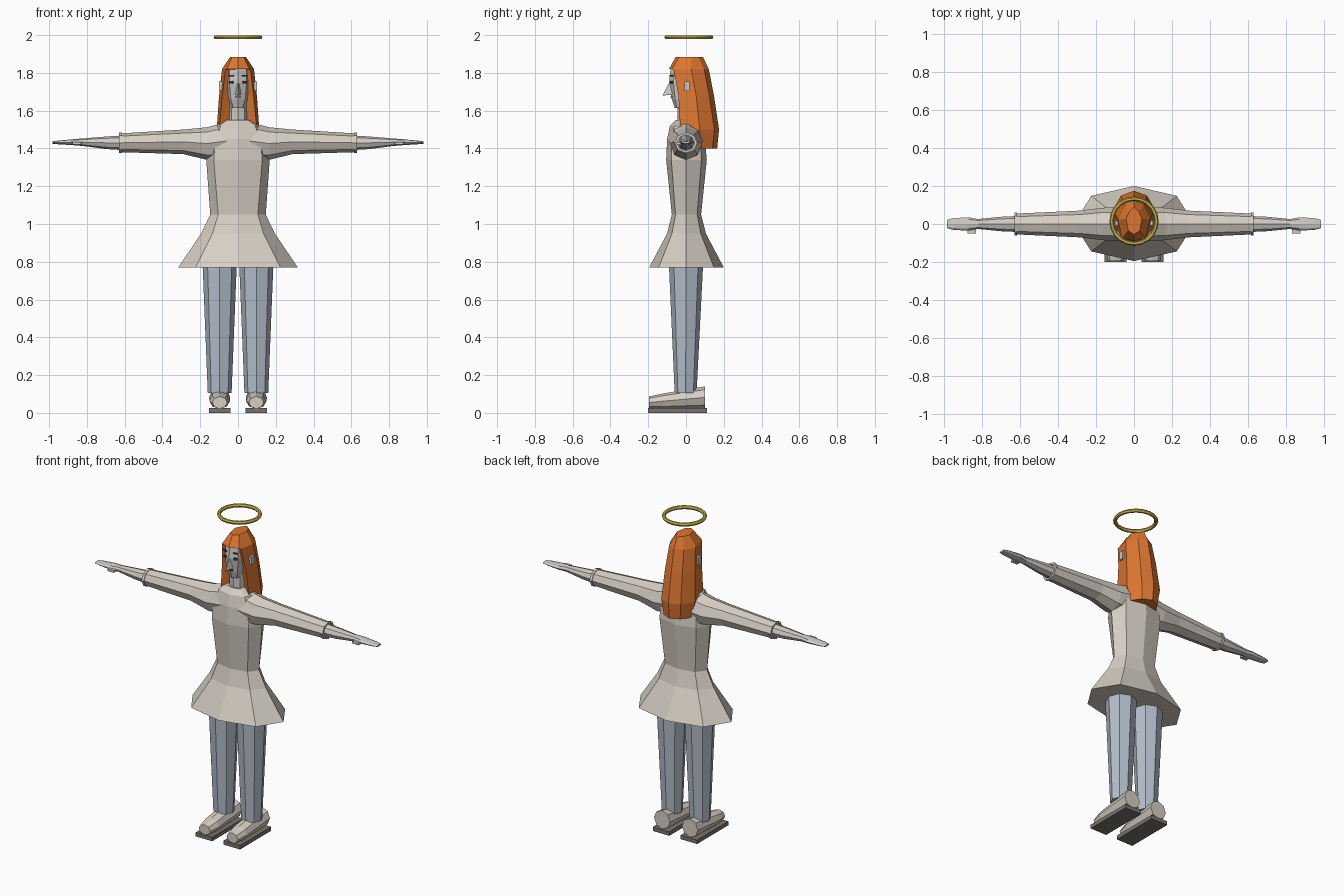
import bpy, bmesh
from math import cos, sin, pi
from mathutils import Vector

cube = bpy.data.objects.get("Cube")
if cube:
    bpy.data.objects.remove(cube, do_unlink=True)


def material(name, r, g, b):
    m = bpy.data.materials.new(name)
    m.use_nodes = True
    m.diffuse_color = (r, g, b, 1)
    m.node_tree.nodes["Principled BSDF"].inputs["Base Color"].default_value = (r, g, b, 1)
    return m


CLOTH = material("warm white cloth", .67, .62, .55)
SKIN = material("pale skin", .62, .59, .56)
PANTS = material("pale blue trousers", .45, .51, .59)
HAIR = material("orange hair", .72, .18, .03)
GOLD = material("gold", .58, .45, .07)
SOLE = material("grey sole", .19, .17, .15)
DARK = material("dark features", .05, .045, .04)


def finish(name, bm, mat):
    bmesh.ops.recalc_face_normals(bm, faces=bm.faces)
    mesh = bpy.data.meshes.new(name)
    bm.to_mesh(mesh)
    bm.free()
    mesh.materials.append(mat)
    ob = bpy.data.objects.new(name, mesh)
    bpy.context.collection.objects.link(ob)
    return ob


def loft(name, rings, mat):
    """Skin a list of equal-length point rings and cap both ends."""
    bm = bmesh.new()
    loops = [[bm.verts.new(p) for p in ring] for ring in rings]
    for a, b in zip(loops, loops[1:]):
        for i in range(len(a)):
            j = (i + 1) % len(a)
            bm.faces.new((a[i], a[j], b[j], b[i]))
    bm.faces.new(loops[0])
    bm.faces.new(loops[-1])
    return finish(name, bm, mat)


def oval(center, u, v, n=8):
    """Ring around center with radius vectors u and v."""
    c, u, v = Vector(center), Vector(u), Vector(v)
    return [c + u * cos(2 * pi * i / n) + v * sin(2 * pi * i / n) for i in range(n)]


def body_ring(z, side, diag, front, back):
    return [(side, 0, z), (diag, back * .74, z), (0, back, z), (-diag, back * .74, z),
            (-side, 0, z), (-diag, front * .74, z), (0, front, z), (diag, front * .74, z)]


def box(name, center, size, mat, turn=0):
    bm = bmesh.new()
    bmesh.ops.create_cube(bm, size=1)
    bmesh.ops.scale(bm, vec=size, verts=bm.verts)
    ob = finish(name, bm, mat)
    ob.location = center
    ob.rotation_euler.z = turn
    return ob


# Dress: flared skirt, waist, chest and collar
loft("dress", [body_ring(*r) for r in (
    (.77, .317, .225, -.195, .2), (.95, .195, .135, -.1, .105),
    (1.05, .147, .105, -.075, .08), (1.34, .168, .128, -.105, .11),
    (1.45, .15, .12, -.1, .1), (1.52, .12, .09, -.085, .085),
    (1.55, .065, .05, -.055, .055))], CLOTH)

# Neck and head
loft("neck", [oval((0, 0, z), (.05, 0, 0), (0, .045, 0)) for z in (1.5, 1.66)], SKIN)
loft("head", [oval((0, y, z), (rx, 0, 0), (0, ry, 0)) for z, y, rx, ry in (
    (1.615, -.02, .035, .04), (1.66, -.015, .053, .06), (1.75, -.01, .065, .08),
    (1.83, 0, .062, .08))], SKIN)
loft("nose", [[(-.008, -.08, 1.745), (.008, -.08, 1.745), (0, -.092, 1.745)],
              [(-.016, -.07, 1.685), (.016, -.07, 1.685), (0, -.125, 1.68)]], SKIN)
box("mouth", (0, -.077, 1.672), (.032, .009, .007), DARK)


# Hair: crown over the forehead, then a long fall open around the face
def hair_ring(z, side, back, front_x, front_y, middle_y):
    half = [(side * .6, back - .025), (side, (back + front_y) / 2), (front_x, front_y)]
    ring = [(0, back)] + half + [(0, middle_y)] + [(-x, y) for x, y in reversed(half)]
    return [(x, y, z) for x, y in ring]


loft("hair", [hair_ring(*r) for r in (
    (1.885, .042, .09, .03, -.035, -.055), (1.82, .085, .12, .06, -.075, -.09),
    (1.818, .085, .121, .066, -.065, -.02), (1.68, .1, .148, .083, -.04, 0),
    (1.5, .113, .175, .1, -.03, .03), (1.4, .095, .165, .08, 0, .06))], HAIR)

# Halo
bpy.ops.mesh.primitive_torus_add(location=(0, .015, 1.989), major_radius=.118, minor_radius=.0115,
                                 major_segments=20, minor_segments=6)
halo = bpy.context.object
halo.name = "halo"
halo.data.materials.append(GOLD)

for side, s in (("left", 1), ("right", -1)):
    # Eyes, brows and ears
    for part, z, w, h in (("eye", 1.75, .02, .013), ("brow", 1.785, .028, .006)):
        box(f"{side}_{part}", (s * .036, -.077, z), (w, .009, h), DARK, s * .4)
    box(f"{side}_ear", (s * .085, .005, 1.73), (.03, .028, .05), SKIN)

    # Sleeve with an open cuff
    loft(f"{side}_sleeve", [oval((s * x, 0, z), (0, ry, 0), (0, 0, rz)) for x, z, ry, rz in (
        (.06, 1.44, .09, .1), (.165, 1.426, .085, .086), (.29, 1.435, .07, .065),
        (.615, 1.43, .055, .05), (.615, 1.43, .06, .055), (.63, 1.43, .06, .055),
        (.63, 1.43, .046, .043), (.6, 1.43, .046, .043))], CLOTH)

    # Forearm, flat hand and thumb
    loft(f"{side}_forearm_and_hand", [oval((s * x, 0, z), (0, ry, 0), (0, 0, rz))
         for x, z, ry, rz in (
        (.59, 1.43, .043, .04), (.7, 1.43, .038, .033), (.82, 1.433, .026, .02),
        (.87, 1.433, .035, .016), (.95, 1.432, .031, .01), (.983, 1.431, .022, .006))], SKIN)
    box(f"{side}_thumb", (s * .853, -.037, 1.428), (.045, .025, .014), SKIN)

    # Trouser leg
    loft(f"{side}_trouser_leg", [oval((s * .097, y, z), (rx, 0, 0), (0, ry, 0))
         for z, y, rx, ry in ((.105, -.002, .063, .058), (.775, 0, .09, .09))], PANTS)

    # Shoe: tapered upper on a flat sole
    loft(f"{side}_shoe", [oval((s * .097, y, z), (rx, 0, 0), (0, 0, rz)) for y, z, rx, rz in (
        (.1, .082, .056, .058), (-.125, .062, .054, .04), (-.195, .055, .04, .032))], CLOTH)
    box(f"{side}_sole", (s * .097, -.045, .0125), (.115, .31, .025), SOLE)
